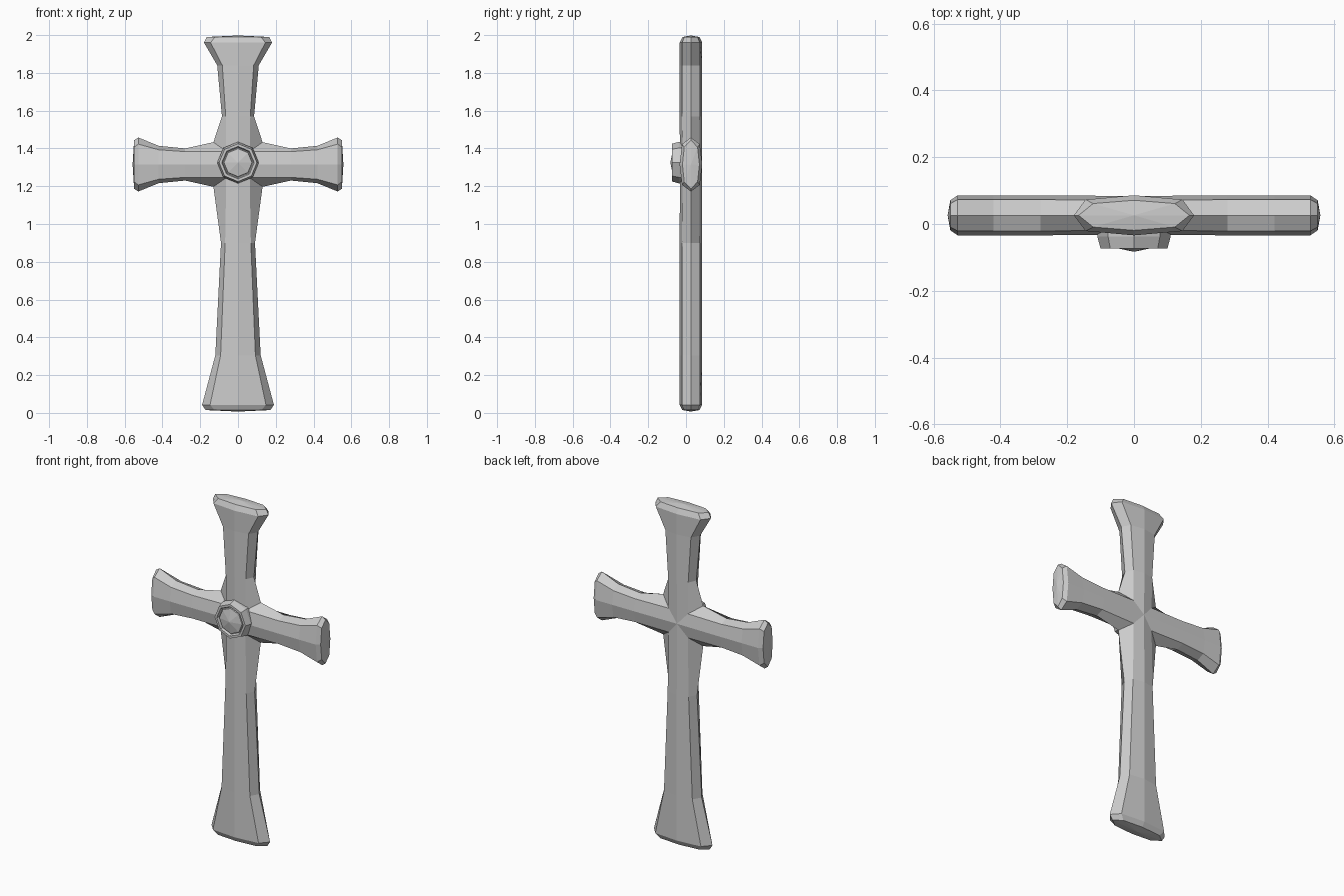
import bpy, bmesh, math
from mathutils import Vector

if "Cube" in bpy.data.objects:
    bpy.data.objects.remove(bpy.data.objects["Cube"])

ZC, YC = 1.315, 0.026      # crossing height, mid-depth of the cross


def finish(bm, name):
    bmesh.ops.remove_doubles(bm, verts=bm.verts, dist=0.0005)
    bmesh.ops.recalc_face_normals(bm, faces=bm.faces)
    me = bpy.data.meshes.new(name)
    bm.to_mesh(me)
    bm.free()
    ob = bpy.data.objects.new(name, me)
    bpy.context.collection.objects.link(ob)
    return ob


def bridge(bm, a, b):
    n = len(a)
    for i in range(n):
        j = (i + 1) % n
        if a[i] is not None:
            bm.faces.new((a[i], a[j], b[j], b[i]))


def add_arm(bm, axis, side, base, stations):
    """Eight-sided arm; each station = (distance, ridge half width, front half width, depth scale)."""
    axis, side = Vector(axis), Vector(side)

    def vert(t, s, y):
        p = axis * t + side * s
        return bm.verts.new((p.x, YC + y, ZC + p.z))

    def ring(ts, w, f, k):
        tr, tf, tc = ts
        e, c = 0.047 * k, 0.060 * k
        return [vert(tr, w, 0), vert(tf, f, -e), vert(tc, 0, -c), vert(tf, -f, -e),
                vert(tr, -w, 0), vert(tf, -f, e), vert(tc, 0, c), vert(tf, f, e)]

    # the first ring runs from the corner webs to the shared centre point
    prev = ring((base[0], base[1], 0), base[2], base[3], 0.96)
    for t, w, f, k in stations:
        cur = ring((t, t, t), w, f, k)
        bridge(bm, prev, cur)
        prev = cur
    tip = vert(stations[-1][0] + 0.008, 0, 0)
    for i in range(8):
        bm.faces.new((prev[i], prev[(i + 1) % 8], tip))


# Flared cross: four arms welded at the crossing
bm = bmesh.new()
WX, WZ, FX, FZ = 0.13, 0.118, 0.062, 0.07
add_arm(bm, (0, 0, 1), (1, 0, 0), (WZ, FZ, WX, FX),
        [(0.255, 0.085, 0.065, 1), (0.525, 0.110, 0.083, 1),
         (0.645, 0.180, 0.145, 1), (0.675, 0.166, 0.122, 0.75)])
add_arm(bm, (0, 0, -1), (1, 0, 0), (WZ, FZ, WX, FX),
        [(0.415, 0.090, 0.068, 1), (1.01, 0.120, 0.092, 1),
         (1.272, 0.190, 0.148, 1), (1.300, 0.172, 0.125, 0.75)])
for s in (1, -1):
    add_arm(bm, (s, 0, 0), (0, 0, 1), (WX, FX, WZ, FZ),
            [(0.28, 0.085, 0.068, 1), (0.42, 0.099, 0.078, 1),
             (0.528, 0.143, 0.108, 1), (0.550, 0.128, 0.092, 0.75)])
finish(bm, "cross_body")


def octagon_part(name, profile, tip_y):
    """Stacked octagons (radius, y) facing the front, closed at both ends."""
    bm = bmesh.new()
    rings = [[bm.verts.new((r * math.cos(i * math.pi / 4), y,
                            1.325 + r * math.sin(i * math.pi / 4))) for i in range(8)]
             for r, y in profile]
    for a, b in zip(rings, rings[1:]):
        bridge(bm, a, b)
    bm.faces.new(rings[0])
    tip = bm.verts.new((0, tip_y, 1.325))
    for i in range(8):
        bm.faces.new((rings[-1][i], rings[-1][(i + 1) % 8], tip))
    finish(bm, name)


# Octagonal setting with a raised rim, and the faceted stone inside it
octagon_part("setting", [(0.110, -0.015), (0.110, -0.037), (0.100, -0.074),
                         (0.086, -0.074), (0.080, -0.058)], -0.058)
octagon_part("stone", [(0.078, -0.050), (0.074, -0.068)], -0.083)
